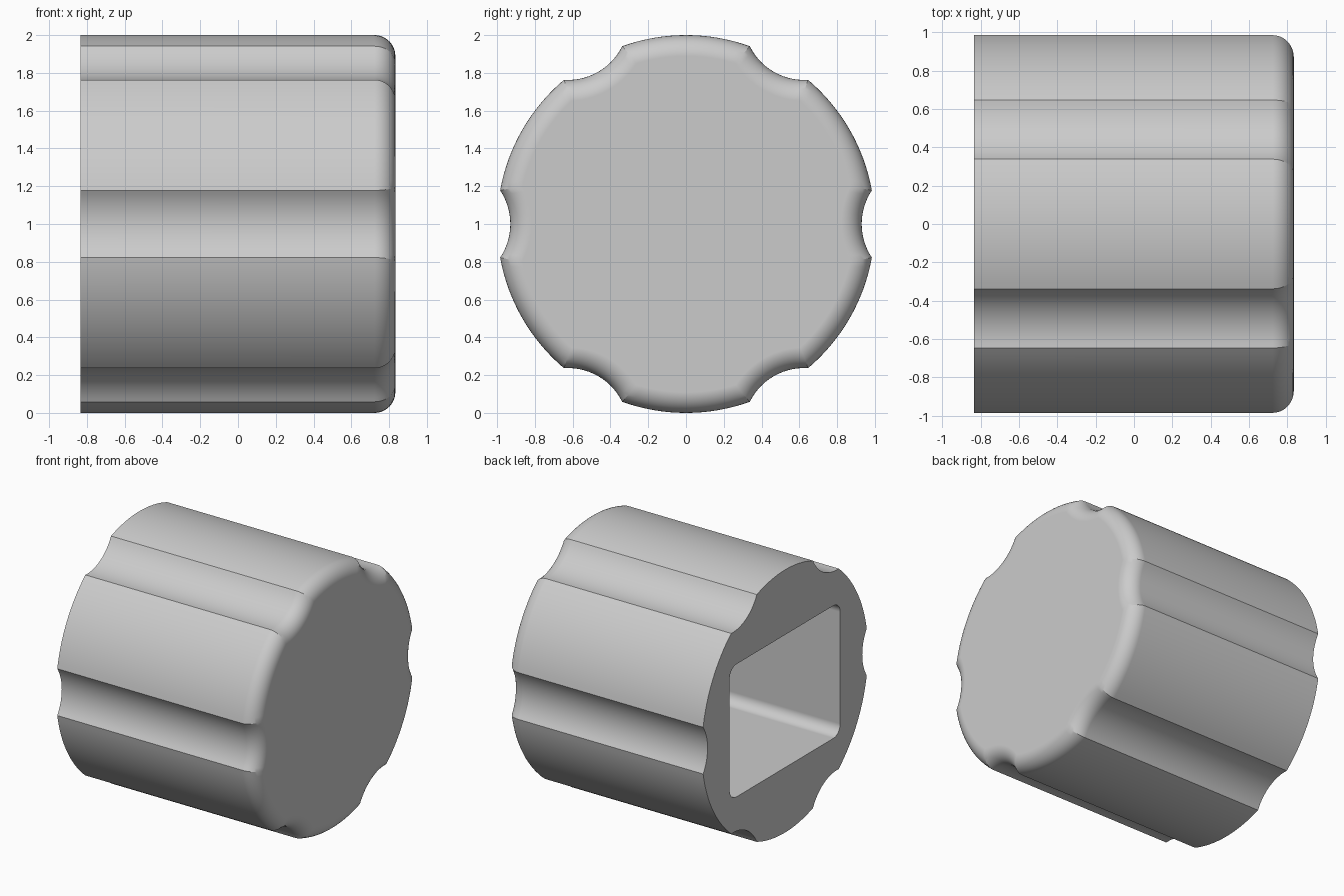
import bpy, bmesh
from math import sin, cos, acos, atan2, pi

HALF = 0.833      # half length along x
FILLET = 0.11     # rounded rim at the closed end
GROOVE_R = 0.32
GROOVE_C = 1.25   # distance of groove centres from the axis
GROOVES = 6

old = bpy.data.objects.get("Cube")
if old:
    bpy.data.objects.remove(old, do_unlink=True)

grey = bpy.data.materials.new("plain grey")
grey.use_nodes = True
colour = (0.6, 0.6, 0.6, 1)
grey.diffuse_color = colour
grey.node_tree.nodes["Principled BSDF"].inputs["Base Color"].default_value = colour


def fluted_outline(inset, groove_steps=14, land_steps=16):
    """Scalloped circle, moved inward by inset, as (y, z) points."""
    r, g, c = 1 - inset, GROOVE_R + inset, GROOVE_C
    edge = acos((c * c + r * r - g * g) / (2 * c * r))
    sweep = atan2(r * sin(edge), c - r * cos(edge))
    sector = 2 * pi / GROOVES
    pts = []
    for k in range(GROOVES):
        part = []
        for i in range(groove_steps):
            t = sweep * (2 * i / groove_steps - 1)
            part.append((c - g * cos(t), g * sin(t)))
        for i in range(land_steps):
            t = edge + (sector - 2 * edge) * i / land_steps
            part.append((r * cos(t), r * sin(t)))
        a = k * sector
        pts += [(y * cos(a) - z * sin(a), y * sin(a) + z * cos(a)) for y, z in part]
    return pts


def rounded_rectangle(half_y, half_z, radius, steps=6):
    pts = []
    for k, (sy, sz) in enumerate([(1, 1), (-1, 1), (-1, -1), (1, -1)]):
        for i in range(steps + 1):
            t = (k + i / steps) * pi / 2
            pts.append((sy * (half_y - radius) + radius * cos(t),
                        sz * (half_z - radius) + radius * sin(t)))
    return pts


bm = bmesh.new()


def ring(x, outline):
    return [bm.verts.new((x, y, z + 1)) for y, z in outline]


def bridge(a, b):
    for i in range(len(a)):
        j = (i + 1) % len(a)
        bm.faces.new((a[i], a[j], b[j], b[i]))


def loop_edges(loop):
    return [bm.edges.get((loop[i - 1], loop[i])) for i in range(len(loop))]


# Fluted side wall and rounded rim
back = ring(-HALF, fluted_outline(0))
last = back
STEPS = 10
for i in range(STEPS + 1):
    t = pi / 2 * i / STEPS
    nxt = ring(HALF - FILLET * (1 - sin(t)), fluted_outline(FILLET * (1 - cos(t))))
    bridge(last, nxt)
    last = nxt
bm.faces.new(last)

# Rectangular socket in the open end
socket = rounded_rectangle(0.665, 0.505, 0.08)
mouth, floor = ring(-HALF, socket), ring(0.5, socket)
bridge(mouth, floor)
bm.faces.new(floor)

# Flat end face around the socket
bmesh.ops.triangle_fill(bm, use_beauty=True, use_dissolve=False,
                        edges=loop_edges(back) + loop_edges(mouth))
bmesh.ops.recalc_face_normals(bm, faces=bm.faces[:])

mesh = bpy.data.meshes.new("knob_body")
bm.to_mesh(mesh)
bm.free()
mesh.materials.append(grey)
knob = bpy.data.objects.new("knob_body", mesh)
bpy.context.collection.objects.link(knob)

bpy.ops.object.select_all(action='DESELECT')
knob.select_set(True)
bpy.context.view_layer.objects.active = knob
bpy.ops.object.shade_smooth_by_angle(angle=pi / 7)
weighted = knob.modifiers.new("flat_caps", 'WEIGHTED_NORMAL')
weighted.keep_sharp = True
